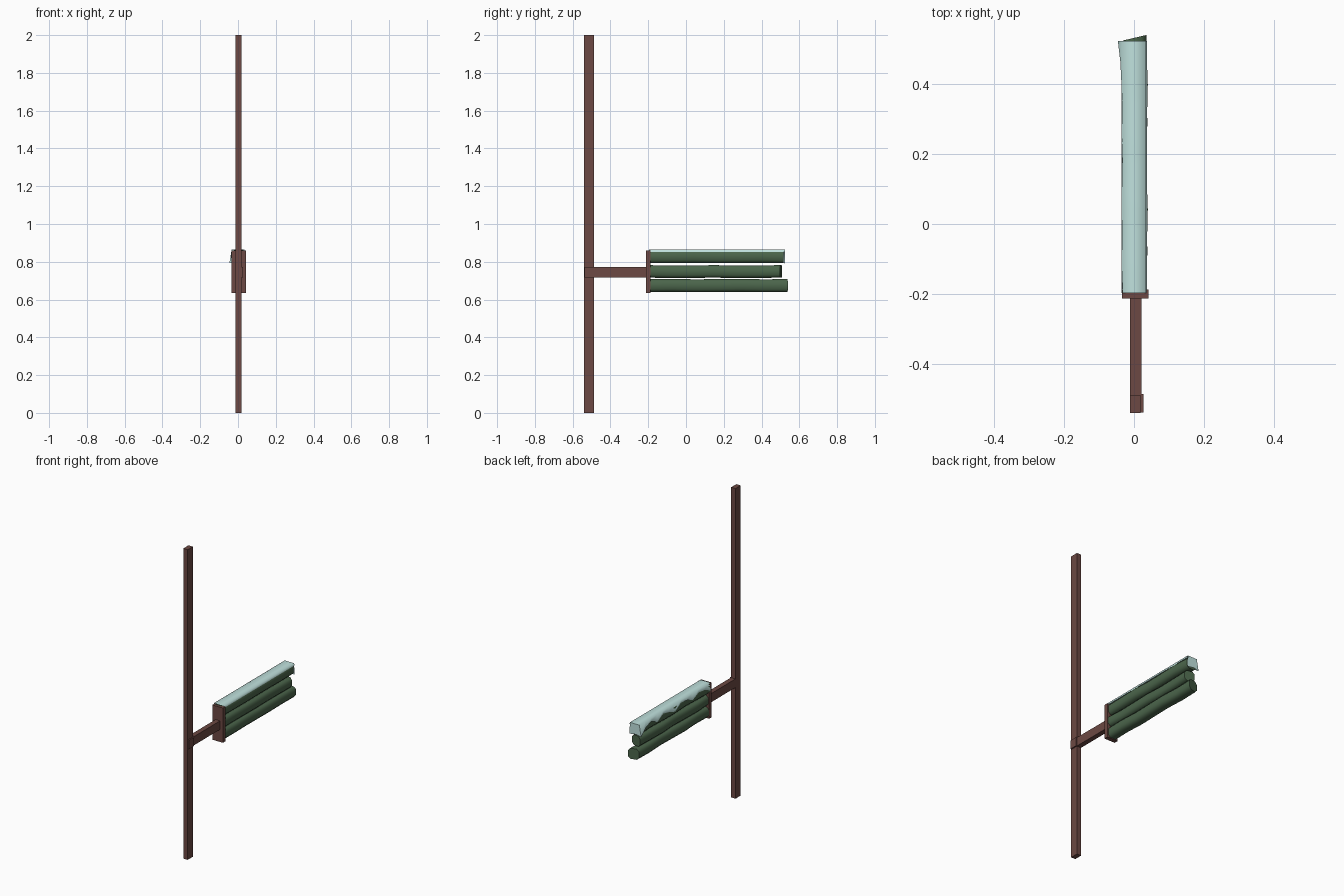
import bpy, bmesh, math
from mathutils import Vector

if "Cube" in bpy.data.objects:
    bpy.data.objects.remove(bpy.data.objects["Cube"])


def material(name, rgb):
    m = bpy.data.materials.new(name)
    m.diffuse_color = (*rgb, 1)
    m.use_nodes = True
    m.node_tree.nodes["Principled BSDF"].inputs["Base Color"].default_value = m.diffuse_color
    return m


BROWN = material("brown wood", (0.15, 0.066, 0.056))
GREEN = material("mossy green", (0.07, 0.13, 0.07))
SNOW = material("pale icy blue", (0.53, 0.76, 0.73))


def finish(name, bm, mat, smooth=False):
    bmesh.ops.recalc_face_normals(bm, faces=bm.faces)
    for f in bm.faces:
        f.smooth = smooth
    me = bpy.data.meshes.new(name)
    bm.to_mesh(me)
    bm.free()
    me.materials.append(mat)
    ob = bpy.data.objects.new(name, me)
    bpy.context.collection.objects.link(ob)
    return ob


def box(name, lo, hi, mat):
    bm = bmesh.new()
    bmesh.ops.create_cube(bm, size=1)
    for v in bm.verts:
        v.co = Vector([(a + b) / 2 + c * (b - a) for a, b, c in zip(lo, hi, v.co)])
    return finish(name, bm, mat)


def loft(name, rings, mat, closed=True, caps=(True, True)):
    """Skin a list of cross-sections, running along y."""
    bm = bmesh.new()
    rows = [[bm.verts.new(p) for p in r] for r in rings]
    n = len(rows[0])
    for a, b in zip(rows, rows[1:]):
        for i in range(n if closed else n - 1):
            k = (i + 1) % n
            bm.faces.new((a[i], a[k], b[k], b[i]))
    for use, r in zip(caps, (rows[0], rows[-1])):
        if use:
            bm.faces.new(r)
    return finish(name, bm, mat, True)


# Post, arm, collar and mounting plate
box("post", (-0.012, -0.54, 0), (0.019, -0.488, 2), BROWN)
box("arm", (-0.011, -0.50, 0.716), (0.021, -0.20, 0.772), BROWN)
box("arm_collar", (-0.008, -0.538, 0.716), (0.027, -0.486, 0.772), BROWN)
box("mounting_plate", (-0.034, -0.213, 0.636), (0.042, -0.187, 0.86), BROWN)

# Three stacked logs, soft rounded squares with slightly skewed ends
logs = [("bottom_log", 0.674, 0.034, 0.532, 0.008),
        ("middle_log", 0.748, 0.033, 0.503, -0.006),
        ("top_log", 0.828, 0.035, 0.514, 0.003)]
for n, (name, zc, r, end, skew) in enumerate(logs):
    rings = []
    for j in range(7):
        t = j / 6
        y = -0.195 + (end + 0.195) * t
        wob = 0.0025 * math.sin(j * 2.1 + n * 2)
        ring = []
        for a, b in ((1, .55), (.6, 1), (-.6, 1), (-1, .55),
                     (-1, -.55), (-.6, -1), (.6, -1), (1, -.55)):
            ring.append((0.002 + a * r + wob, y + skew * a * t, zc + b * r + wob * 0.4))
        rings.append(ring)
    ob = loft(name, rings, GREEN)
    for f in (ob.data.polygons[-1], ob.data.polygons[-2]):
        f.use_smooth = False

# Snow sheet over the top log, with a ragged hem down the left side
rings = []
hem = [.05, .025, .018, .045, .022, .015, .05, .03, .016, .048, .02, .035, .074]
for j, drop in enumerate(hem):
    t = j / 12
    y = -0.197 + 0.72 * t
    flare = 0.010 * max(0, (t - 0.88) / 0.12)
    rings.append([(0.037, y, 0.852), (0.034, y, 0.866),
                  (-0.033, y, 0.866), (-0.036 - flare, y, 0.866 - drop)])
loft("snow_cover", rings, SNOW, closed=False, caps=(False, False))

# Snow face covering the far end of the top log
bm = bmesh.new()
bm.faces.new([bm.verts.new(p) for p in (
    (0.034, 0.523, 0.866), (-0.033, 0.523, 0.866), (-0.046, 0.523, 0.792),
    (-0.01, 0.523, 0.80), (0.037, 0.523, 0.793))])
bmesh.ops.solidify(bm, geom=bm.faces[:], thickness=0.004)
finish("snow_end", bm, SNOW)
